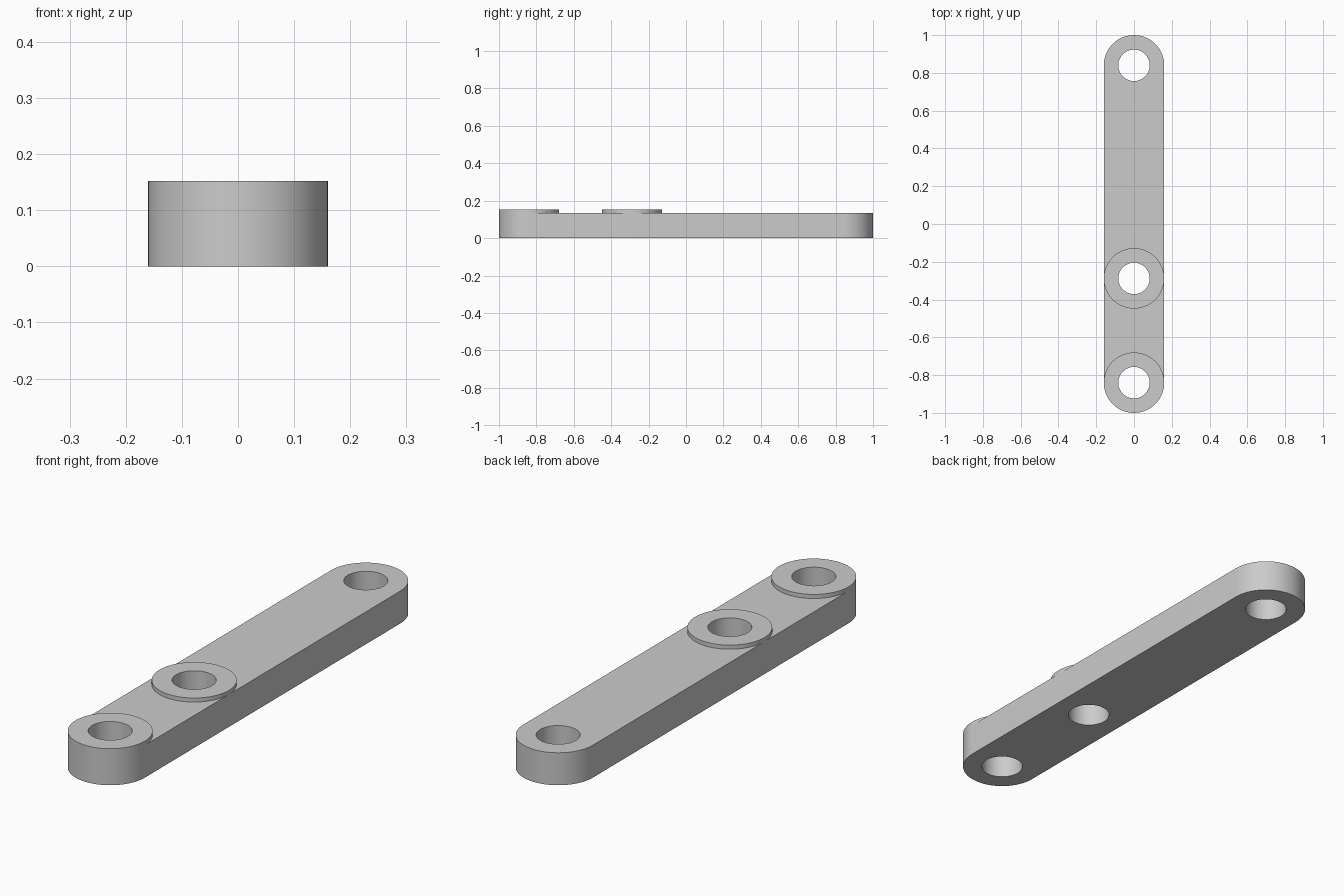
import bpy
import bmesh
from math import sin, cos, pi, radians

cube = bpy.data.objects.get("Cube")
if cube:
    bpy.data.objects.remove(cube)

R, HOLE = 0.16, 0.083
PLATE_TOP, BOSS_TOP = 0.135, 0.152
BACK, MIDDLE, FRONT = 0.84, -0.288, -0.84
SEGMENTS = 96

grey = bpy.data.materials.new("plain grey")
grey.use_nodes = True
colour = (0.6, 0.6, 0.6, 1)
grey.diffuse_color = colour
grey.node_tree.nodes["Principled BSDF"].inputs["Base Color"].default_value = colour


def arc(y, radius, start=0.0, sweep=2 * pi):
    full = sweep >= 2 * pi
    count = SEGMENTS if full else SEGMENTS // 2
    steps = count if full else count + 1
    return [(radius * cos(start + sweep * i / count),
             y + radius * sin(start + sweep * i / count)) for i in range(steps)]


def slab(name, loops, bottom, top):
    """Fill the outline, leaving the inner loops open, and thicken it downwards."""
    bm = bmesh.new()
    edges = []
    for loop in loops:
        verts = [bm.verts.new((x, y, top)) for x, y in loop]
        edges += [bm.edges.new((v, verts[i - 1])) for i, v in enumerate(verts)]
    bmesh.ops.triangle_fill(bm, edges=edges, use_beauty=True, normal=(0, 0, 1))
    for face in bm.faces:
        face.normal_update()
        if face.normal.z < 0:
            face.normal_flip()
    mesh = bpy.data.meshes.new(name)
    bm.to_mesh(mesh)
    bm.free()
    mesh.materials.append(grey)
    obj = bpy.data.objects.new(name, mesh)
    bpy.context.collection.objects.link(obj)

    bpy.ops.object.select_all(action='DESELECT')
    obj.select_set(True)
    bpy.context.view_layer.objects.active = obj
    thick = obj.modifiers.new("thickness", 'SOLIDIFY')
    thick.thickness = top - bottom
    thick.offset = -1
    bpy.ops.object.modifier_apply(modifier=thick.name)
    bpy.ops.object.shade_smooth_by_angle(angle=radians(30))
    return obj


# Round-ended bar with three through holes
outline = arc(BACK, R, 0, pi) + arc(FRONT, R, pi, pi)
slab("link_bar", [outline] + [arc(y, HOLE) for y in (BACK, MIDDLE, FRONT)], 0, PLATE_TOP)

# Raised rings around the front and middle holes
for name, y in (("front_boss", FRONT), ("middle_boss", MIDDLE)):
    slab(name, [arc(y, R), arc(y, HOLE)], PLATE_TOP, BOSS_TOP)
